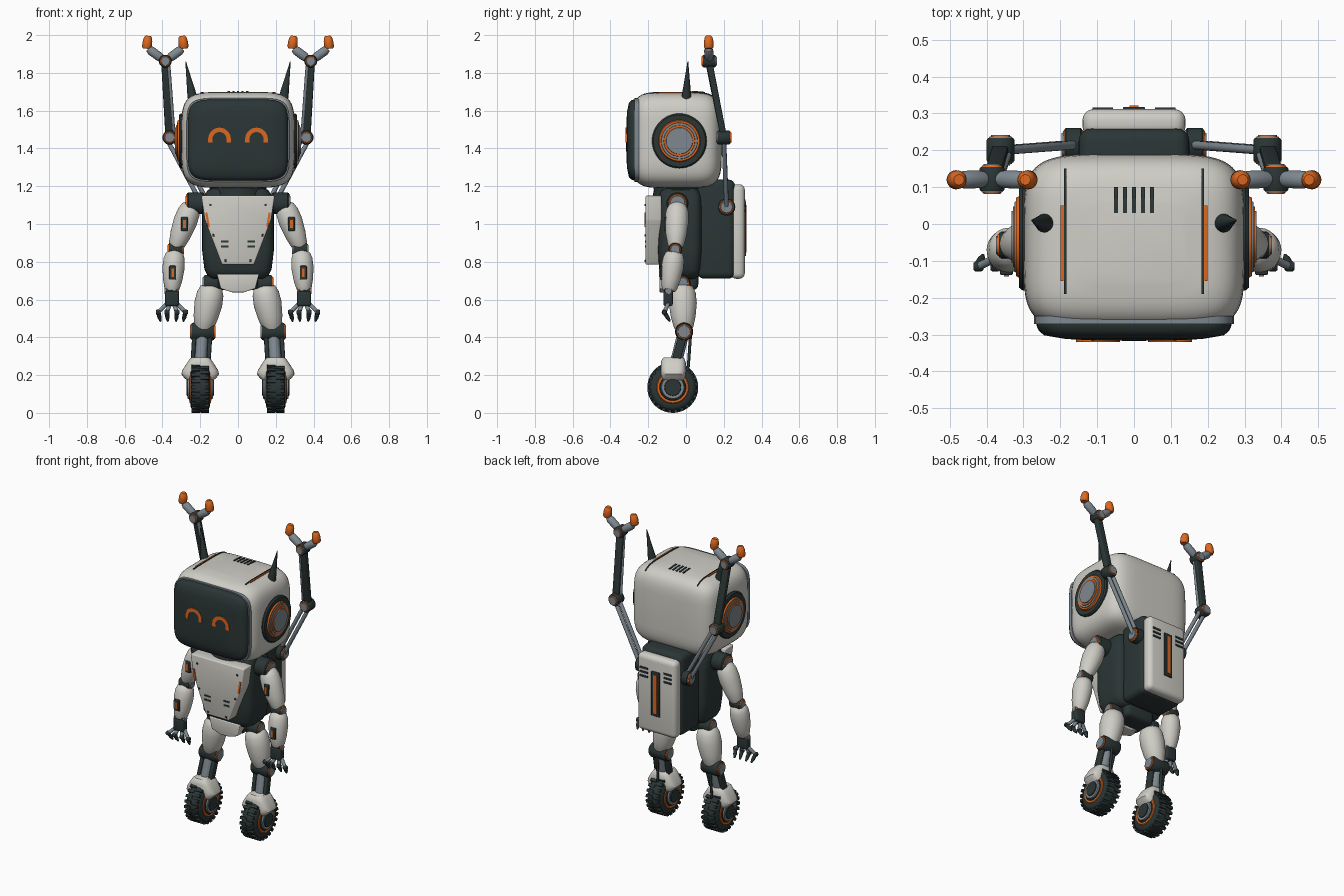
import bpy, bmesh
from math import sin, cos, pi, copysign
from mathutils import Vector, Matrix

cube = bpy.data.objects.get("Cube")
if cube:
    bpy.data.objects.remove(cube, do_unlink=True)


def material(name, *rgb):
    m = bpy.data.materials.new(name)
    m.use_nodes = True
    m.diffuse_color = (*rgb, 1)
    m.node_tree.nodes["Principled BSDF"].inputs["Base Color"].default_value = (*rgb, 1)
    return m


WHITE = material("warm_white", 0.62, 0.61, 0.56)
DARK = material("charcoal", 0.024, 0.036, 0.036)
GREY = material("steel_grey", 0.21, 0.25, 0.28)
ORANGE = material("orange", 0.72, 0.14, 0.015)


def finish(name, mat, bm):
    bmesh.ops.recalc_face_normals(bm, faces=bm.faces)
    me = bpy.data.meshes.new(name)
    bm.to_mesh(me)
    bm.free()
    me.materials.append(mat)
    me.shade_smooth()
    me.set_sharp_from_angle(angle=0.65)
    ob = bpy.data.objects.new(name, me)
    bpy.context.collection.objects.link(ob)
    return ob


def skin(name, mat, rings, bevel=0):
    """Bridge matching closed rings and cap both ends."""
    bm = bmesh.new()
    rows = [[bm.verts.new(p) for p in r] for r in rings]
    n = len(rows[0])
    for a, b in zip(rows, rows[1:]):
        for i in range(n):
            bm.faces.new((a[i], a[(i + 1) % n], b[(i + 1) % n], b[i]))
    bm.faces.new(rows[0])
    bm.faces.new(rows[-1])
    if bevel:
        bmesh.ops.bevel(bm, geom=bm.edges[:], offset=bevel, segments=3, profile=0.5, affect='EDGES')
    return finish(name, mat, bm)


def lathe(name, mat, a, b, profile, n=32):
    """Turned shape from a to b; profile is (fraction, radius)."""
    a, b = Vector(a), Vector(b)
    q = (b - a).to_track_quat('Z', 'Y')
    return skin(name, mat, [[a.lerp(b, t) + q @ Vector((r * cos(2 * pi * i / n), r * sin(2 * pi * i / n), 0))
                             for i in range(n)] for t, r in profile])


def rod(name, mat, a, b, r, n=16):
    return lathe(name, mat, a, b, ((0, r * .8), (.03, r), (.97, r), (1, r * .8)), n)


def loft(name, mat, sections, p, place, n=56):
    """Superellipse sections (height, half width, half depth)."""
    def sq(v):
        return copysign(abs(v) ** (2 / p), v)
    return skin(name, mat, [[place @ Vector((w * sq(cos(2 * pi * (i + .5) / n)), d * sq(sin(2 * pi * (i + .5) / n)), h))
                             for i in range(n)] for h, w, d in sections])


def box(name, mat, size, places, bevel=0.0):
    bm = bmesh.new()
    for m in places:
        if not isinstance(m, Matrix):
            m = Matrix.Translation(m)
        bmesh.ops.create_cube(bm, matrix=m @ Matrix.Diagonal((*size, 1)))
    if bevel:
        bmesh.ops.bevel(bm, geom=bm.edges[:], offset=bevel, segments=4, profile=0.5, affect='EDGES')
    return finish(name, mat, bm)


def bar(name, mat, a, b, w, d, bevel=0.006):
    a, b = Vector(a), Vector(b)
    z = (b - a).normalized()
    y = z.cross(Vector((1, 0, 0))).normalized()
    m = Matrix((y.cross(z), y, z)).transposed().to_4x4()
    return box(name, mat, (w, d, (b - a).length), [Matrix.Translation((a + b) / 2) @ m], bevel)


def plate(name, mat, half, y0, y1, bevel=0):
    """Extrude a left-right symmetric outline from y0 to y1."""
    pts = list(half) + [(-x, z) for x, z in reversed(half)]
    return skin(name, mat, [[Vector((x, y, z)) for x, z in pts] for y in (y0, y1)], bevel)


def joint(name, c, axis, half, r):
    """Dark barrel with an orange rim and grey cap at both ends."""
    c, axis = Vector(c), Vector(axis)
    for part, mat, h, rr in (("barrel", DARK, half, r), ("rim", ORANGE, half + .004, r * .88),
                             ("cap", GREY, half + .008, r * .74)):
        lathe(f"{name}_{part}", mat, c - axis * h, c + axis * h, ((0, rr * .9), (.08, rr), (.92, rr), (1, rr * .9)))


# Head, a soft rounded block
HEAD, HX, HY, HZ, POW = Vector((0, -.05, 1.445)), .3, .24, .255, 5
levels = [sin(-pi / 2 + pi * (i + .3) / 24.6) for i in range(25)]
levels = [copysign(abs(t) ** .4, t) for t in levels]
scales = [max(0.02, 1 - abs(t) ** POW) ** (1 / POW) for t in levels]
loft("head", WHITE, [(t * HZ, s * HX, s * HY) for t, s in zip(levels, scales)], POW, Matrix.Translation(HEAD))


def head_top(x, y):
    k = 1 - abs(x / HX) ** POW - abs((y - HEAD.y) / HY) ** POW
    return HEAD.z + HZ * max(k, 0) ** (1 / POW)


def head_strip(name, mat, x, y0, y1, w, lift):
    ys = [y0 + (y1 - y0) * i / 14 for i in range(15)]
    skin(name, mat, [[Vector((x + dx, y, head_top(x, y) + dz)) for dx, dz in
                      ((-w, -.01), (w, -.01), (w, lift), (-w, lift))] for y in ys])


for i in range(5):
    head_strip(f"head_vent_{i + 1}", DARK, (i - 2) * .0245, .03, .1, .0055, .004)

# Face screen with smiling eyes
face = Matrix.Translation((0, 0, 1.445)) @ Matrix.Rotation(pi / 2, 4, 'X')
rim = ((.255, 1), (.275, 1), (.29, .975), (.302, .92), (.312, .7), (.316, .4), (.317, .05))
loft("face_rim", GREY, [(.25, .272, .222), (.272, .272, .222)], 6, face)
loft("face_screen", DARK, [(h, .265 * s, .215 * s) for h, s in rim], 6, face)

lathe("neck", DARK, (0, -.03, 1.13), (0, -.03, 1.23), ((0, .15), (.5, .14), (1, .15)))

# Torso, chest plate and pelvis
loft("torso", DARK, [(.71, .13, .08), (.725, .16, .1), (.76, .178, .112), (.86, .19, .12), (1.08, .19, .12),
                     (1.15, .18, .115), (1.18, .16, .1), (1.19, .13, .08)], 5, Matrix.Translation((0, -.03, 0)))
plate("chest_plate", WHITE, [(.195, 1.15), (.175, 1.02), (.085, .785)], -.215, -.13, .008)
plate("pelvis_plate", WHITE, [(.112, .735), (.092, .658), (.03, .638)], -.14, -.05, .005)
box("pelvis", DARK, (.21, .17, .1), [(0, -.02, .7)], .03)
box("chest_vents", DARK, (.042, .006, .01), [(s * .07, -.215, z) for s in (1, -1) for z in (.88, .907)])
box("chest_bolts", DARK, (.012, .008, .012), [(s * x, -.216, z) for s in (1, -1) for x, z in
                                             ((.145, 1.1), (.13, .94), (.066, .805))], .003)

# Backpack
box("backpack_core", DARK, (.3, .2, .525), [(0, .16, .973)], .035)
box("backpack_shell", WHITE, (.28, .075, .5), [(0, .274, .96)], .03)
box("backpack_slot", DARK, (.06, .01, .29), [(0, .313, .975)], .004)
box("backpack_light", ORANGE, (.024, .01, .25), [(0, .316, .975)])
box("backpack_vents", DARK, (.055, .008, .012), [(s * .085, .312, z) for s in (1, -1) for z in (1.07, 1.097, 1.124)])

X, Y = (1, 0, 0), (0, 1, 0)
LIMB = ((0, .55), (.05, .78), (.18, .95), (.4, 1), (.7, .88), (.92, .7), (1, .55))

for side, s in (("left", 1), ("right", -1)):
    def P(x, y, z):
        return Vector((s * x, y, z))

    def N(part):
        return f"{side}_{part}"

    def limb(part, a, b, r):
        lathe(N(part), WHITE, a, b, [(t, r * k) for t, k in LIMB])

    # Eye arch with short feet
    arch = [(cos(pi * i / 20), sin(pi * i / 20)) for i in range(21)]
    arch = [(1, -.3)] + arch + [(-1, -.3)]
    skin(N("eye"), ORANGE, [[P(.098 + c * r, y, 1.45 + h * (r if h > 0 else .06)) for r, y in
                             ((.06, -.31), (.06, -.32), (.037, -.32), (.037, -.31))] for c, h in arch])
    # Ear discs
    for part, mat, r, x in (("pad", DARK, .145, .312), ("outer_ring", ORANGE, .112, .32), ("dish", GREY, .1, .324),
                            ("inner_ring", ORANGE, .086, .328), ("cap", GREY, .073, .333)):
        lathe(N("ear_" + part), mat, P(.25, -.035, 1.44), P(x, -.035, 1.44), ((0, r), (.85, r), (1, r * .95)), 48)
    # Horn and roof trim
    lathe(N("horn"), DARK, P(.232, 0, 1.62), P(.277, .01, 1.86), ((0, .027), (.25, .025), (.6, .014), (1, .002)))
    head_strip(N("roof_line"), DARK, s * .187, -.19, .15, .0035, .005)
    head_strip(N("roof_light"), ORANGE, s * .194, -.155, .05, .005, .004)
    bar(N("chest_light"), ORANGE, P(.168, -.214, 1.06), P(.155, -.214, .985), .012, .012, 0)

    # Arm
    joint(N("shoulder"), P(.225, -.045, 1.11), X, .045, .058)
    limb("upper_arm", P(.245, -.045, 1.105), P(.33, -.055, .875), .063)
    joint(N("elbow"), P(.33, -.057, .865), X, .036, .036)
    limb("forearm", P(.335, -.06, .855), P(.35, -.09, .645), .059)
    for part, c in (("upper_arm", (.283, -.104, 1.0)), ("forearm", (.346, -.126, .742))):
        box(N(part + "_case"), DARK, (.036, .025, .074), [P(*c)], .005)
        box(N(part + "_light"), ORANGE, (.014, .008, .044), [P(c[0], c[1] - .012, c[2])])
    joint(N("wrist"), P(.35, -.092, .645), X, .03, .024)
    box(N("palm"), DARK, (.075, .05, .08), [P(.35, -.095, .605)], .012)
    for i, o in enumerate((-.06, -.022, .022, .06)):
        a, b, c = P(.35 + o * .5, -.095, .575), P(.35 + o * 1.2, -.115, .533), P(.35 + o * 1.0, -.085, .485)
        rod(N(f"finger_{i + 1}_base"), GREY, a, b, .011, 12)
        lathe(N(f"finger_{i + 1}_knuckle"), DARK, b - Vector((.013, 0, 0)), b + Vector((.013, 0, 0)),
              ((0, .01), (.2, .014), (.8, .014), (1, .01)), 12)
        lathe(N(f"finger_{i + 1}_tip"), DARK, b, c, ((0, .012), (.6, .011), (1, .005)), 12)

    # Leg
    joint(N("hip"), P(.138, -.02, .685), X, .042, .045)
    limb("thigh", P(.138, -.02, .675), P(.185, -.012, .435), .074)
    joint(N("knee"), P(.187, -.01, .43), X, .06, .048)
    rod(N("shin"), GREY, P(.188, -.012, .43), P(.198, -.055, .26), .032)
    for k, o in (("inner", -.042), ("outer", .042)):
        bar(N(f"{k}_shin_guard"), DARK, P(.188 + o, -.012, .43), P(.198 + o, -.055, .27), .022, .045)
    rod(N("shin_piston"), DARK, P(.19, .025, .43), P(.195, .012, .24), .008)

    # Wheel, fender and hub
    loft(N("fender"), WHITE, [(.165, .06, .055), (.185, .085, .064), (.205, .1, .067), (.225, .095, .068), (.265, .07, .066),
                              (.285, .056, .06), (.294, .045, .05)], 3.5, Matrix.Translation(P(.2, -.067, 0)))
    W = P(.2, -.07, .135)
    AX = Vector(X)
    lathe(N("tyre"), DARK, W - AX * .052, W + AX * .052, ((0, .085), (.02, .105), (.12, .12), (.3, .129), (.7, .129),
                                                        (.88, .12), (.98, .105), (1, .085)), 48)
    treads = [Matrix.Translation(W + AX * o) @ Matrix.Rotation(2 * pi * (i + (o > 0) / 2) / 24, 4, 'X')
              @ Matrix.Translation((0, 0, .126)) for i in range(24) for o in (-.024, .024)]
    box(N("tread"), DARK, (.044, .018, .017), treads)
    for part, mat, r, h in (("ring", ORANGE, .086, .056), ("recess", DARK, .071, .06),
                            ("disc", GREY, .062, .068), ("cap", DARK, .045, .073)):
        lathe(N("hub_" + part), mat, W - AX * h, W + AX * h, ((0, r * .95), (.04, r), (.96, r), (1, r * .95)))

    # Raised arm from the backpack
    base, bend, top = P(.165, .215, 1.09), P(.362, .2, 1.458), P(.385, .122, 1.862)
    joint(N("lift_base"), base, X, .024, .046)
    joint(N("lift_bend"), bend, Y, .033, .038)
    joint(N("lift_top"), top, Y, .033, .034)
    for k, o in (("upper", -1), ("lower", 1)):
        shift = P(.015 * o, 0, -.008 * o)
        rod(N(f"lift_{k}_rod"), GREY, base + shift, bend + shift, .012)
    bar(N("lift_beam"), DARK, bend, top, .044, .034)
    rod(N("lift_piston"), GREY, bend + P(-.022, -.012, .02), top + P(-.018, -.008, -.02), .009)
    for k, o in (("inner", -1), ("outer", 1)):
        lathe(N(f"{k}_claw_base"), GREY, top, top + P(o * .09, -.002, .066), ((0, .016), (.4, .024), (.85, .024), (1, .017)))
        lathe(N(f"{k}_claw_tip"), ORANGE, top + P(o * .099, -.002, .066), top + P(o * .09, -.002, .134),
              ((0, .02), (.15, .026), (.6, .025), (.9, .02), (1, .014)))
